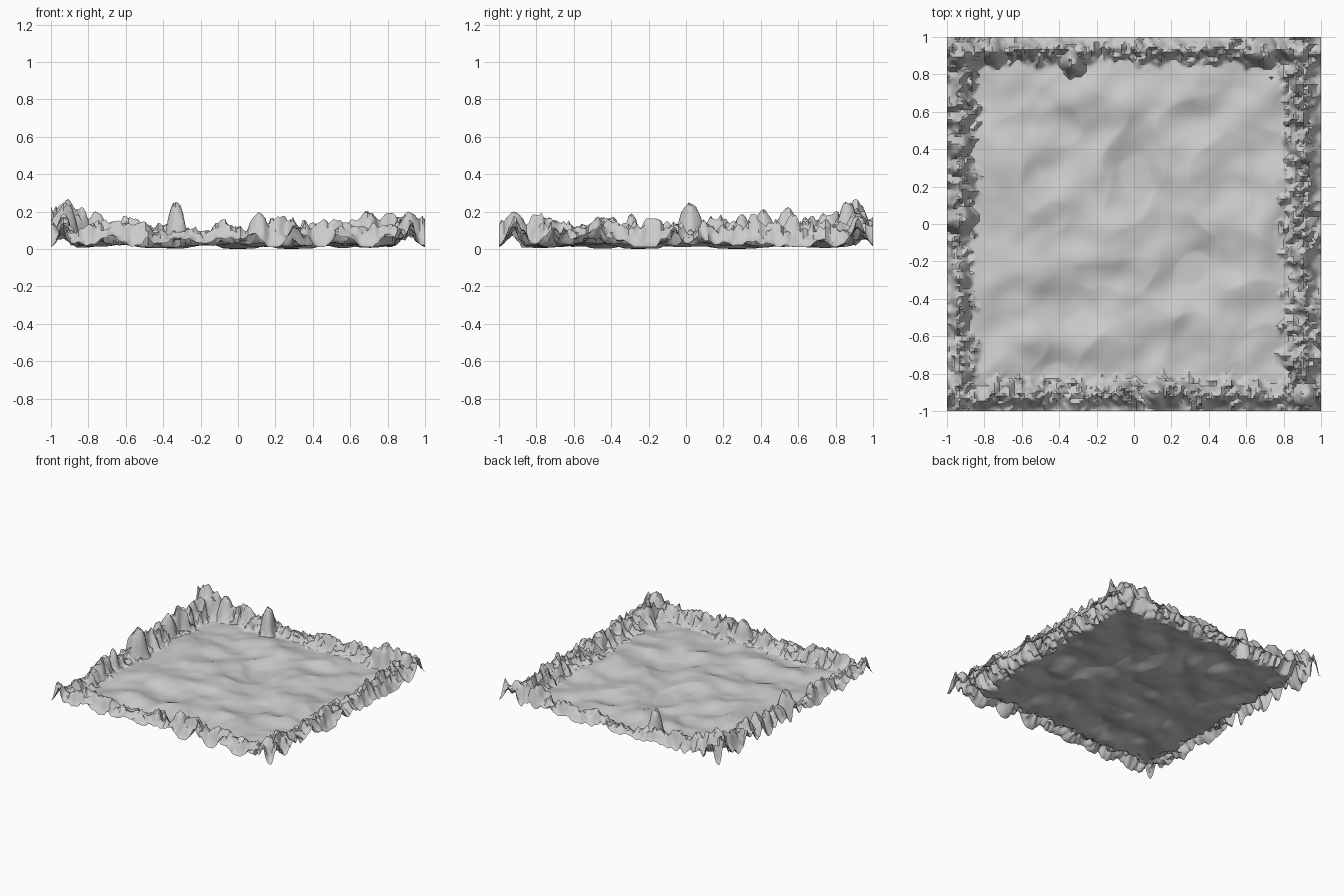
import bpy, bmesh, math
from mathutils import Vector, noise

if "Cube" in bpy.data.objects:
    bpy.data.objects.remove(bpy.data.objects["Cube"])

N = 150  # grid cells per side

# Ridge crest heights along each side, sampled from -1 to 1 in steps of 0.2
LEFT = [.13, .11, .13, .15, .14, .17, .17, .18, .20, .20, .22]
RIGHT = [.17, .17, .13, .15, .14, .15, .16, .17, .16, .15, .16]
BACK = [.22, .19, .15, .12, .12, .11, .12, .12, .13, .16, .15]
FRONT = [.12, .13, .13, .12, .12, .14, .16, .13, .13, .15, .17]

# Distinct summits: x, y, height, radius
SUMMITS = [(-.33, .865, .25, .08), (-.93, .03, .25, .085), (.70, .92, .21, .085),
           (.12, -.91, .20, .08), (-.92, .91, .26, .10), (.92, -.92, .20, .09),
           (.88, .92, .19, .08), (-.93, .42, .21, .08), (-.75, .93, .21, .08),
           (-.93, .30, .20, .06), (-.93, -.29, .19, .06)]


def nz(x, y, f, seed):
    return noise.noise(Vector((x * f, y * f, seed)))


def smooth(t):
    t = max(0.0, min(1.0, t))
    return t * t * (3 - 2 * t)


def sample(table, s):
    p = max(0.0, min(9.999, (s + 1) * 5))
    i = int(p)
    return table[i] + (table[i + 1] - table[i]) * smooth(p - i)


def ridge(table, s, d, width, seed):
    # crest rises from a ragged outer edge and drops steeply to the floor
    w = width * (1 + .4 * nz(s, 0, 9, seed) + .35 * nz(s, d, 26, seed + 3))
    t = d / w
    if t >= 1:
        return 0.0
    edge = max(0, .30 + .75 * nz(s, 0, 8, seed + 7) + .25 * nz(s, 0, 22, seed + 9))
    shape = edge + (1 - edge) * smooth(t / .45) if t < .45 else 1 - smooth((t - .45) / .55)
    return sample(table, s) * shape


def floor_height(x, y):
    # soft wind-blown dunes, stretched along a diagonal, fading out to the rim
    u, v = x * .85 + y * .5, y * .85 - x * .5
    a = .5 - abs(nz(u * .9, v * 1.1, 3.2, 4.1)) * 1.5
    h = .028 + .024 * a + .045 * nz(u, v * 1.2, 3.4, 9.3) + .012 * nz(x, y, 8, 2.2)
    fade = smooth((1 - max(abs(x), abs(y))) / .35)
    return .012 + (max(h, .003 + .2 * h) - .012) * fade


def height(x, y):
    base = floor_height(x, y)
    r = max(ridge(LEFT, y, 1 + x, .155, 11.3), ridge(RIGHT, y, 1 - x, .205, 23.7),
            ridge(BACK, x, 1 - y, .150, 37.1), ridge(FRONT, x, 1 + y, .180, 51.9))
    # craggy break-up of the crest
    crag = 1.0 + .5 * nz(x, y, 8, 6.6) - .7 * abs(nz(x, y, 14, 8.8)) + .28 * nz(x, y, 36, 3.3)
    r *= max(.1, min(1.2, crag))
    for px, py, h, rad in SUMMITS:
        q = math.hypot(x - px, y - py) / (rad * (1 + .4 * nz(x, y, 18, 5.5)))
        if q < 1:
            r = max(r, (h - .01) * (1 - q ** 2.2) * (1 + .15 * nz(x, y, 36, 1.7)))
    # sheet edge sinks to the ground at the four corners
    r *= smooth((2.02 - abs(x) - abs(y)) / .09)
    return base * (1 - .9 * smooth(r / .08)) + r


# Terrain sheet with a mountain rim
bm = bmesh.new()
bmesh.ops.create_grid(bm, x_segments=N, y_segments=N, size=1)
for v in bm.verts:
    v.co.z = height(v.co.x, v.co.y)
low = min(v.co.z for v in bm.verts)
for v in bm.verts:
    v.co.z -= low
bmesh.ops.triangulate(bm, faces=bm.faces[:])
mesh = bpy.data.meshes.new("mountain_valley")
bm.to_mesh(mesh)
bm.free()
terrain = bpy.data.objects.new("mountain_valley", mesh)
bpy.context.collection.objects.link(terrain)
bpy.context.view_layer.objects.active = terrain
terrain.select_set(True)
bpy.ops.object.shade_smooth_by_angle(angle=math.radians(40))
